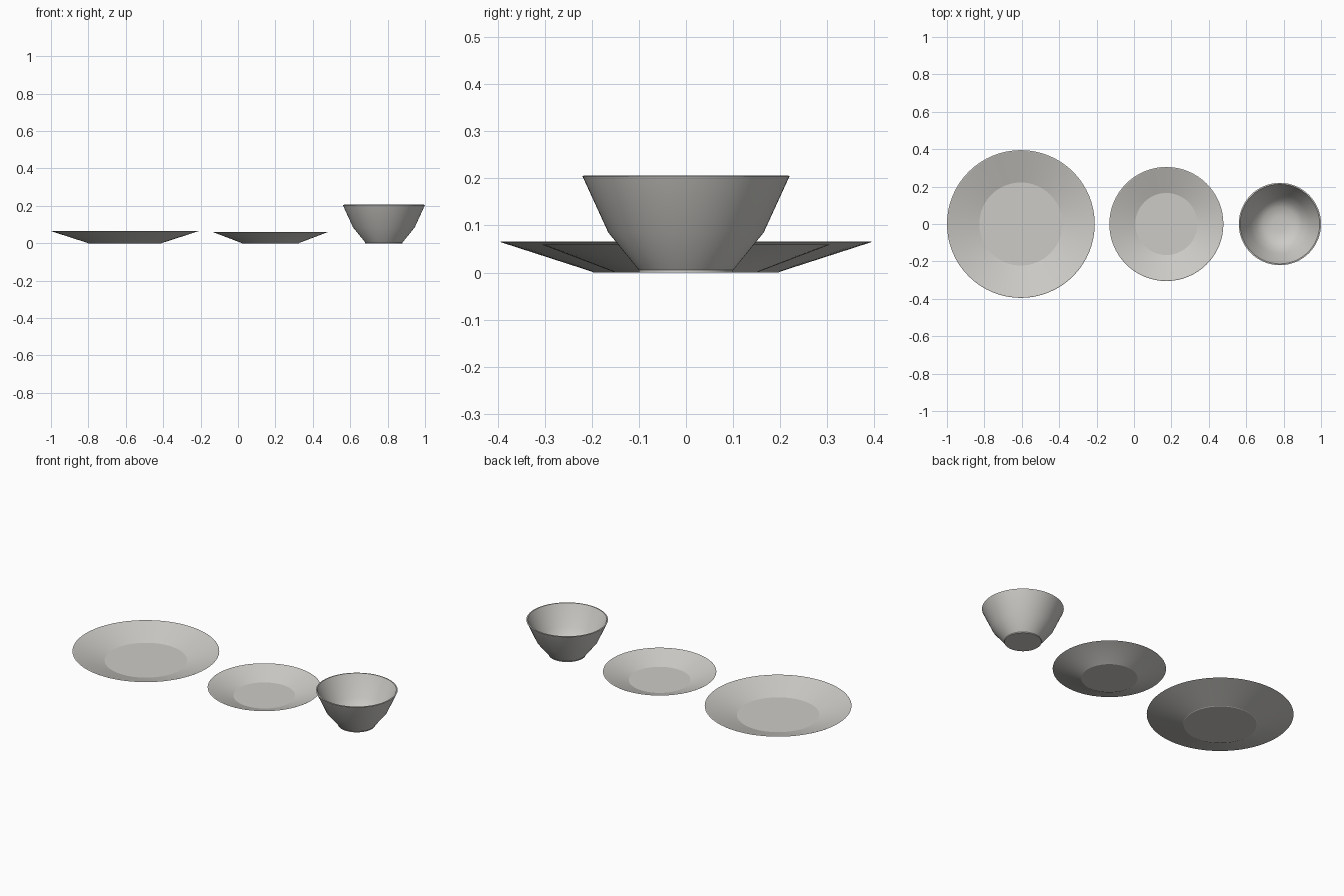
import bpy, bmesh, math

if "Cube" in bpy.data.objects:
    bpy.data.objects.remove(bpy.data.objects["Cube"])

# One warm off-white glaze for all the tableware
glaze = bpy.data.materials.new("off_white_ceramic")
glaze.diffuse_color = (0.61, 0.60, 0.57, 1.0)
glaze.use_nodes = True
glaze.node_tree.nodes["Principled BSDF"].inputs["Base Color"].default_value = glaze.diffuse_color


def lathe(name, profile, x, smooth_deg, sides=64):
    """Revolve a closed (radius, z) profile, capping both ends with a disc."""
    bm = bmesh.new()
    rings = []
    for r, z in profile:
        rings.append([bm.verts.new((r * math.cos(2 * math.pi * i / sides),
                                    r * math.sin(2 * math.pi * i / sides), z))
                      for i in range(sides)])
    for a, b in zip(rings, rings[1:]):
        for i in range(sides):
            j = (i + 1) % sides
            bm.faces.new((a[i], a[j], b[j], b[i]))
    bm.faces.new(rings[0][::-1])   # underside
    bm.faces.new(rings[-1])        # inner floor
    bmesh.ops.recalc_face_normals(bm, faces=bm.faces)
    mesh = bpy.data.meshes.new(name)
    bm.to_mesh(mesh)
    bm.free()
    mesh.materials.append(glaze)
    obj = bpy.data.objects.new(name, mesh)
    obj.location.x = x
    bpy.context.collection.objects.link(obj)
    bpy.ops.object.select_all(action='DESELECT')
    obj.select_set(True)
    bpy.context.view_layer.objects.active = obj
    bpy.ops.object.shade_smooth_by_angle(angle=math.radians(smooth_deg))
    return obj


# Plates: flat foot, flared wall, thin rim, flat well
lathe("dinner_plate", [(0.197, 0), (0.20, 0.002), (0.395, 0.065), (0.391, 0.066),
                       (0.222, 0.011)], -0.605, 15)
lathe("side_plate", [(0.152, 0), (0.155, 0.002), (0.305, 0.059), (0.301, 0.06),
                     (0.166, 0.010)], 0.173, 15)

# Bowl: straight foot, steepening wall, rounded inside
lathe("bowl", [(0.10, 0), (0.10, 0.005), (0.165, 0.085), (0.22, 0.205), (0.213, 0.206),
               (0.158, 0.087), (0.125, 0.042), (0.09, 0.016), (0.04, 0.009)],
      0.78, 35)
